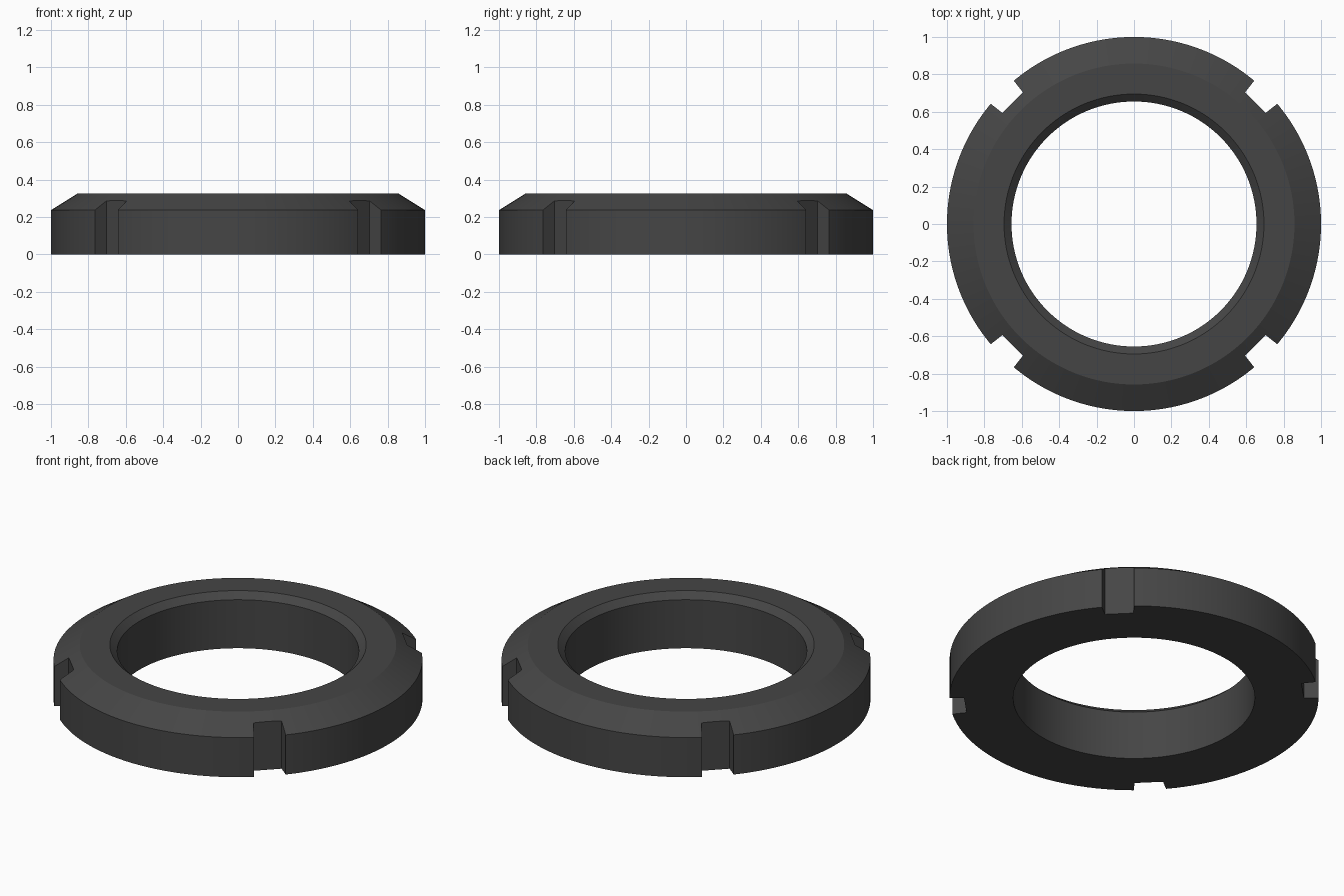
import bpy, bmesh, math

if "Cube" in bpy.data.objects:
    bpy.data.objects.remove(bpy.data.objects["Cube"])

SEGMENTS = 128


def add_object(name, bm):
    bmesh.ops.recalc_face_normals(bm, faces=bm.faces)
    mesh = bpy.data.meshes.new(name)
    bm.to_mesh(mesh)
    bm.free()
    obj = bpy.data.objects.new(name, mesh)
    bpy.context.collection.objects.link(obj)
    return obj


# Ring body: closed (radius, height) profile spun around z
profile = [(0.655, 0), (1.0, 0), (1.0, 0.237), (0.858, 0.326),
           (0.695, 0.326), (0.655, 0.29)]
bm = bmesh.new()
rings = []
for i in range(SEGMENTS):
    a = 2 * math.pi * i / SEGMENTS
    rings.append([bm.verts.new((r * math.cos(a), r * math.sin(a), z)) for r, z in profile])
for i in range(SEGMENTS):
    p, q = rings[i], rings[(i + 1) % SEGMENTS]
    for j in range(len(profile)):
        k = (j + 1) % len(profile)
        bm.faces.new((p[j], p[k], q[k], q[j]))
ring = add_object("slotted_ring_nut", bm)

# Slot cutters: slightly flared wedges on the four diagonals
outline = [(0.918, -0.078), (1.2, -0.111), (1.2, 0.111), (0.918, 0.078)]
bm = bmesh.new()
for i in range(4):
    a = math.radians(45 + 90 * i)
    c, s = math.cos(a), math.sin(a)
    low, high = ([bm.verts.new((c * x - s * y, s * x + c * y, z)) for x, y in outline]
                 for z in (-0.2, 0.5))
    bm.faces.new(low)
    bm.faces.new(high)
    for j in range(4):
        k = (j + 1) % 4
        bm.faces.new((low[j], low[k], high[k], high[j]))
cutter = add_object("slot_cutters", bm)

# Cut the spanner slots, then discard the cutter
mod = ring.modifiers.new("slots", 'BOOLEAN')
mod.operation = 'DIFFERENCE'
mod.solver = 'EXACT'
mod.object = cutter
bpy.ops.object.select_all(action='DESELECT')
ring.select_set(True)
bpy.context.view_layer.objects.active = ring
bpy.ops.object.modifier_apply(modifier=mod.name)
bpy.data.objects.remove(cutter, do_unlink=True)
bpy.ops.object.shade_smooth_by_angle(angle=math.radians(25))

# Dark steel finish
steel = bpy.data.materials.new("dark_steel")
steel.diffuse_color = (0.06, 0.06, 0.06, 1)
steel.use_nodes = True
steel.node_tree.nodes["Principled BSDF"].inputs["Base Color"].default_value = steel.diffuse_color
ring.data.materials.clear()
ring.data.materials.append(steel)
